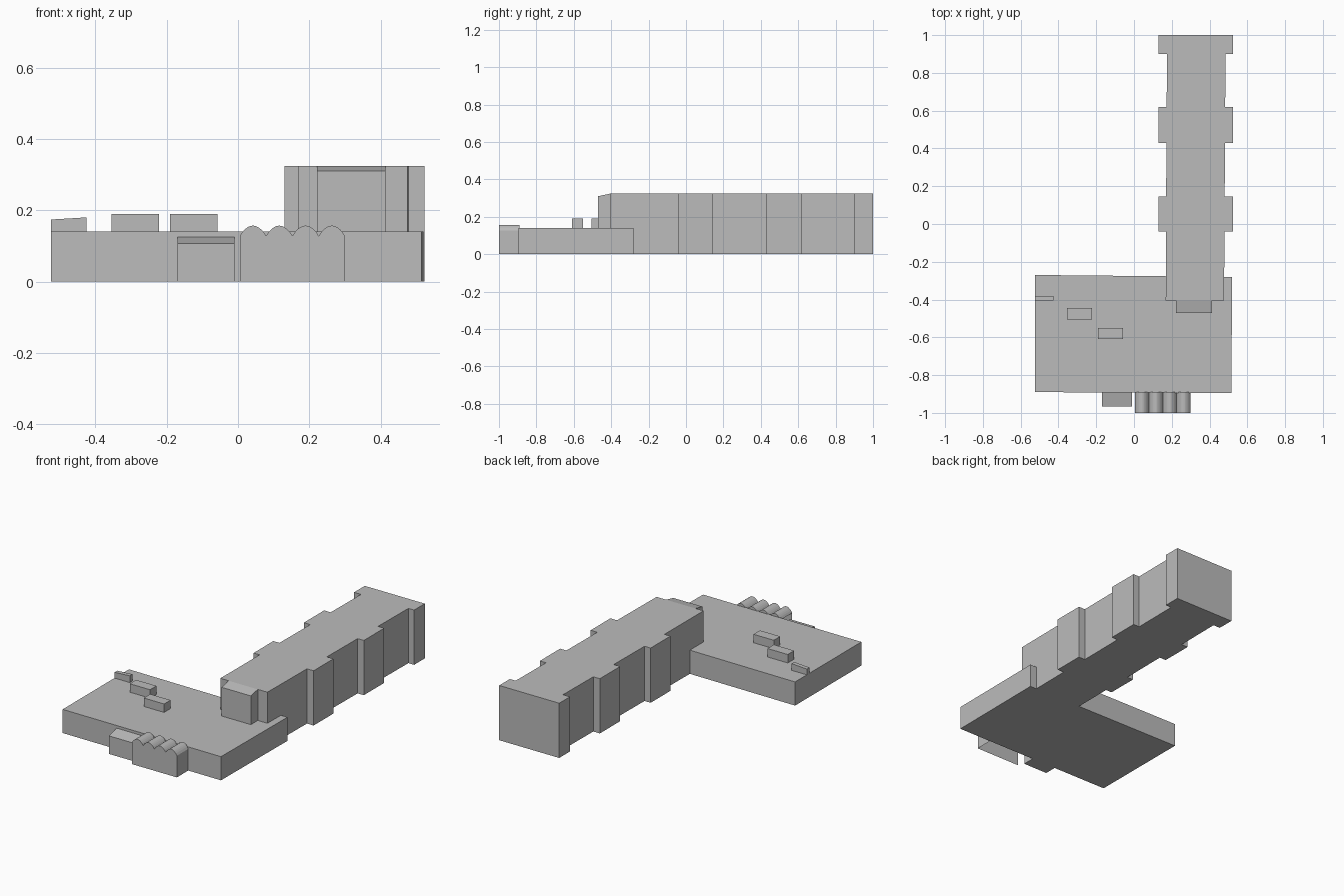
import bpy
import bmesh
from math import sin, pi

cube = bpy.data.objects.get("Cube")
if cube:
    bpy.data.objects.remove(cube, do_unlink=True)

grey = bpy.data.materials.new("plain grey")
grey.use_nodes = True
colour = (0.5, 0.5, 0.5, 1)
grey.diffuse_color = colour
grey.node_tree.nodes["Principled BSDF"].inputs["Base Color"].default_value = colour


def prism(name, base, offset, top_z=None, open_faces=None):
    """Extrude a closed outline by an offset; top_z(vert) reshapes the upper rim."""
    bm = bmesh.new()
    face = bm.faces.new([bm.verts.new(p) for p in base])
    ext = bmesh.ops.extrude_face_region(bm, geom=[face], use_keep_orig=True)
    moved = [g for g in ext["geom"] if isinstance(g, bmesh.types.BMVert)]
    bmesh.ops.translate(bm, vec=offset, verts=moved)
    if top_z:
        for v in moved:
            v.co.z = top_z(v.co)
    bmesh.ops.recalc_face_normals(bm, faces=bm.faces)
    if open_faces:
        drop = [f for f in bm.faces if open_faces(f.normal)]
        bmesh.ops.delete(bm, geom=drop, context="FACES_ONLY")
    mesh = bpy.data.meshes.new(name)
    bm.to_mesh(mesh)
    bm.free()
    mesh.materials.append(grey)
    obj = bpy.data.objects.new(name, mesh)
    bpy.context.collection.objects.link(obj)
    return obj


def block(name, x0, x1, y0, y1, z0, z1, top_z=None):
    base = [(x0, y0, z0), (x1, y0, z0), (x1, y1, z0), (x0, y1, z0)]
    return prism(name, base, (0, 0, z1 - z0), top_z)


# Low podium
podium = [(-0.525, -0.89), (0.515, -0.895), (0.52, -0.28), (-0.525, -0.27)]
prism("podium", [(x, y, 0) for x, y in podium], (0, 0, 0.14))

# Long wing with paired projecting bays
left, right = [(0.168, -0.405)], [(0.476, -0.405)]
for y0, y1 in ((-0.04, 0.145), (0.43, 0.62), (0.9, 1.0)):
    lean = 0.006 * y0
    left += [(0.17 + lean, y0), (0.13, y0), (0.13, y1), (0.17 + lean, y1)]
    right += [(0.48 + lean, y0), (0.523, y0), (0.523, y1), (0.48 + lean, y1)]
outline = right[:-1] + left[-2::-1]
prism("long_wing", [(x, y, 0) for x, y in outline], (0, 0, 0.324))

# Projecting end bay and entrance, both with roofs rising to the back
block("end_bay", 0.222, 0.413, -0.47, -0.405, 0.13, 0.32,
      lambda p: 0.31 if p.y < -0.44 else 0.324)
block("entrance", -0.17, -0.01, -0.965, -0.89, 0, 0.12,
      lambda p: 0.107 if p.y < -0.93 else 0.125)

# Porch with four barrel vaults, open below and towards the entrance
x0, x1, vaults, steps = 0.005, 0.3, 4, 10
width = (x1 - x0) / vaults
profile = [(x1, 0), (x0, 0)]
for i in range(vaults * steps + 1):
    profile.append((x0 + width * i / steps,
                    0.128 + 0.029 * abs(sin(pi * i / steps)) ** 0.8))
prism("vaulted_porch", [(x, -1, z) for x, z in profile], (0, 0.11, 0),
      open_faces=lambda n: n.z < -0.99 or n.x < -0.99)

# Roof boxes
block("roof_box_left", -0.19, -0.057, -0.61, -0.55, 0.14, 0.19)
block("roof_box_middle", -0.355, -0.222, -0.505, -0.445, 0.14, 0.19)
block("roof_box_right", -0.525, -0.425, -0.405, -0.38, 0.14, 0.18,
      lambda p: 0.174 if p.x < -0.5 else 0.18)
